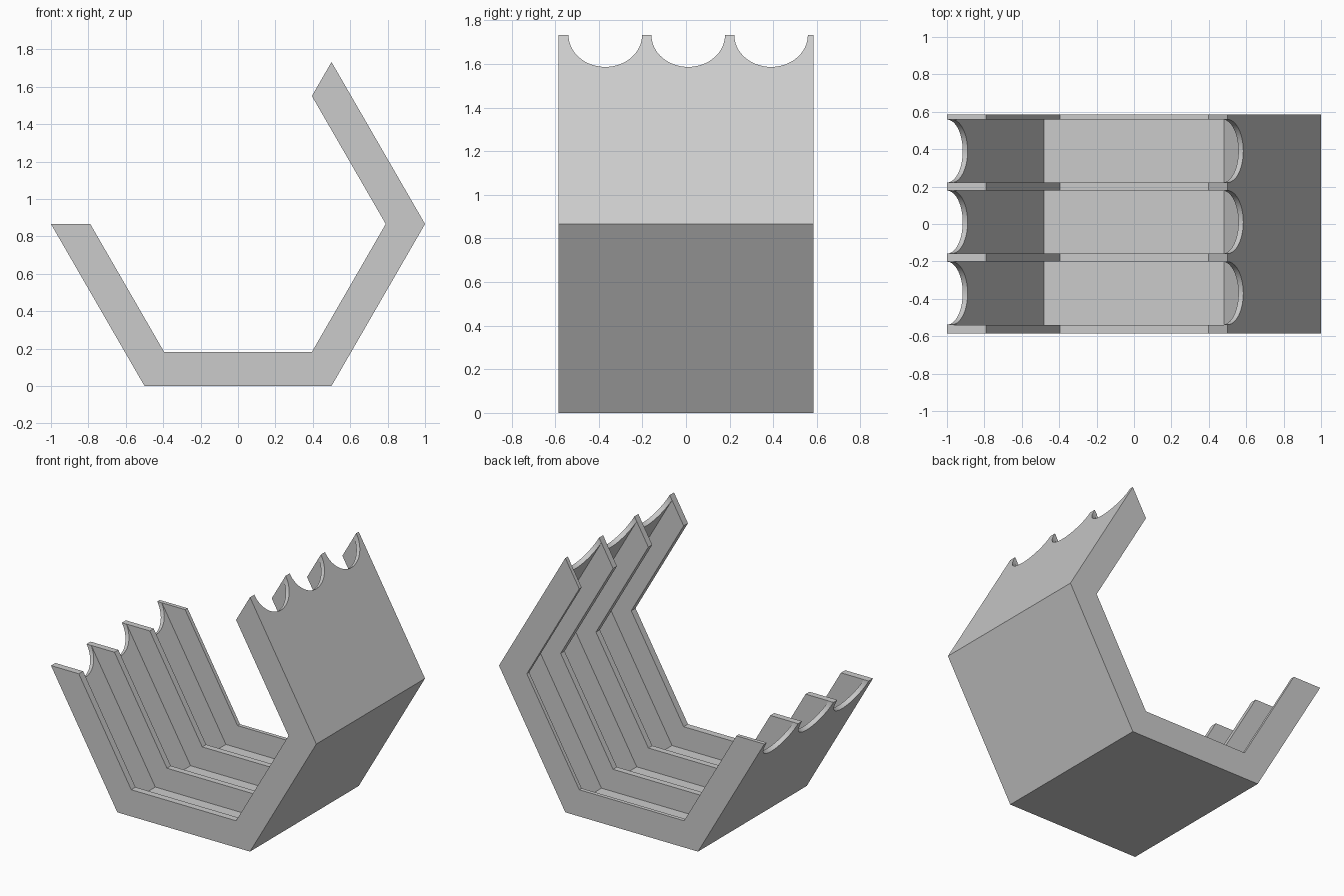
import bpy
import bmesh
from math import cos, sin, radians
from mathutils import Vector, Matrix

cube = bpy.data.objects.get("Cube")
if cube:
    bpy.data.objects.remove(cube, do_unlink=True)

MID = 0.866          # height of the hexagon centre
SHELL, RIB = 0.965, 0.79   # inner radii of thin wall and of ribs
HALF = 0.585         # half depth
GROOVE, PITCH, OFFSET = 0.338, 0.38, 0.01
ARC = [180, 240, 300, 360, 420]

grey = bpy.data.materials.new("light_grey")
grey.use_nodes = True
grey.diffuse_color = (0.6, 0.6, 0.6, 1)
grey.node_tree.nodes["Principled BSDF"].inputs["Base Color"].default_value = (0.6, 0.6, 0.6, 1)


def ring(radius, angle):
    return radius * cos(radians(angle)), MID + radius * sin(radians(angle))


def make(name, bm):
    bmesh.ops.recalc_face_normals(bm, faces=bm.faces)
    mesh = bpy.data.meshes.new(name)
    bm.to_mesh(mesh)
    bm.free()
    mesh.materials.append(grey)
    obj = bpy.data.objects.new(name, mesh)
    bpy.context.collection.objects.link(obj)
    return obj


def prism(name, points, y0, y1):
    bm = bmesh.new()
    face = bm.faces.new([bm.verts.new((x, y0, z)) for x, z in points])
    new = bmesh.ops.extrude_face_region(bm, geom=[face])["geom"]
    bmesh.ops.translate(bm, vec=(0, y1 - y0, 0),
                        verts=[v for v in new if isinstance(v, bmesh.types.BMVert)])
    return make(name, bm)


def scallop(end_angle, wall_angle, y):
    # round bite through the thin wall, square to its surface
    x, z = ring(1, end_angle)
    axis = Vector((cos(radians(wall_angle)), 0, sin(radians(wall_angle))))
    bm = bmesh.new()
    bmesh.ops.create_cone(bm, cap_ends=True, segments=64, radius1=GROOVE / 2 - 0.0005,
                          radius2=GROOVE / 2 - 0.0005, depth=0.2,
                          matrix=Matrix.Translation((x, y, z)) @ axis.to_track_quat('Z', 'Y').to_matrix().to_4x4())
    return make("scallop_cutter", bm)


# Four-sided open hexagonal bracket
profile = [ring(1, a) for a in ARC] + [ring(RIB, a) for a in reversed(ARC)]
bracket = prism("ribbed_hexagonal_bracket", profile, -HALF, HALF)

# Three grooves leave four ribs; each groove ends in a scallop
cutters = []
for i in (-1, 0, 1):
    y = OFFSET + i * PITCH
    hexagon = [ring(SHELL, a) for a in range(0, 360, 60)]
    cutters += [prism("groove_cutter", hexagon, y - GROOVE / 2, y + GROOVE / 2),
                scallop(180, 210, y), scallop(60, 30, y)]

for cutter in cutters:
    cutter.hide_render = True
    mod = bracket.modifiers.new("cut", 'BOOLEAN')
    mod.operation = 'DIFFERENCE'
    mod.solver = 'EXACT'
    mod.object = cutter

# Bake the cuts and drop the cutters
bpy.context.view_layer.update()
result = bracket.evaluated_get(bpy.context.evaluated_depsgraph_get())
bracket_mesh = bpy.data.meshes.new_from_object(result)
bracket.modifiers.clear()
bracket.data = bracket_mesh
for cutter in cutters:
    bpy.data.objects.remove(cutter, do_unlink=True)

# Smooth scallops, crisp edges
bpy.ops.object.select_all(action='DESELECT')
bracket.select_set(True)
bpy.context.view_layer.objects.active = bracket
bpy.ops.object.shade_smooth_by_angle(angle=radians(30))
